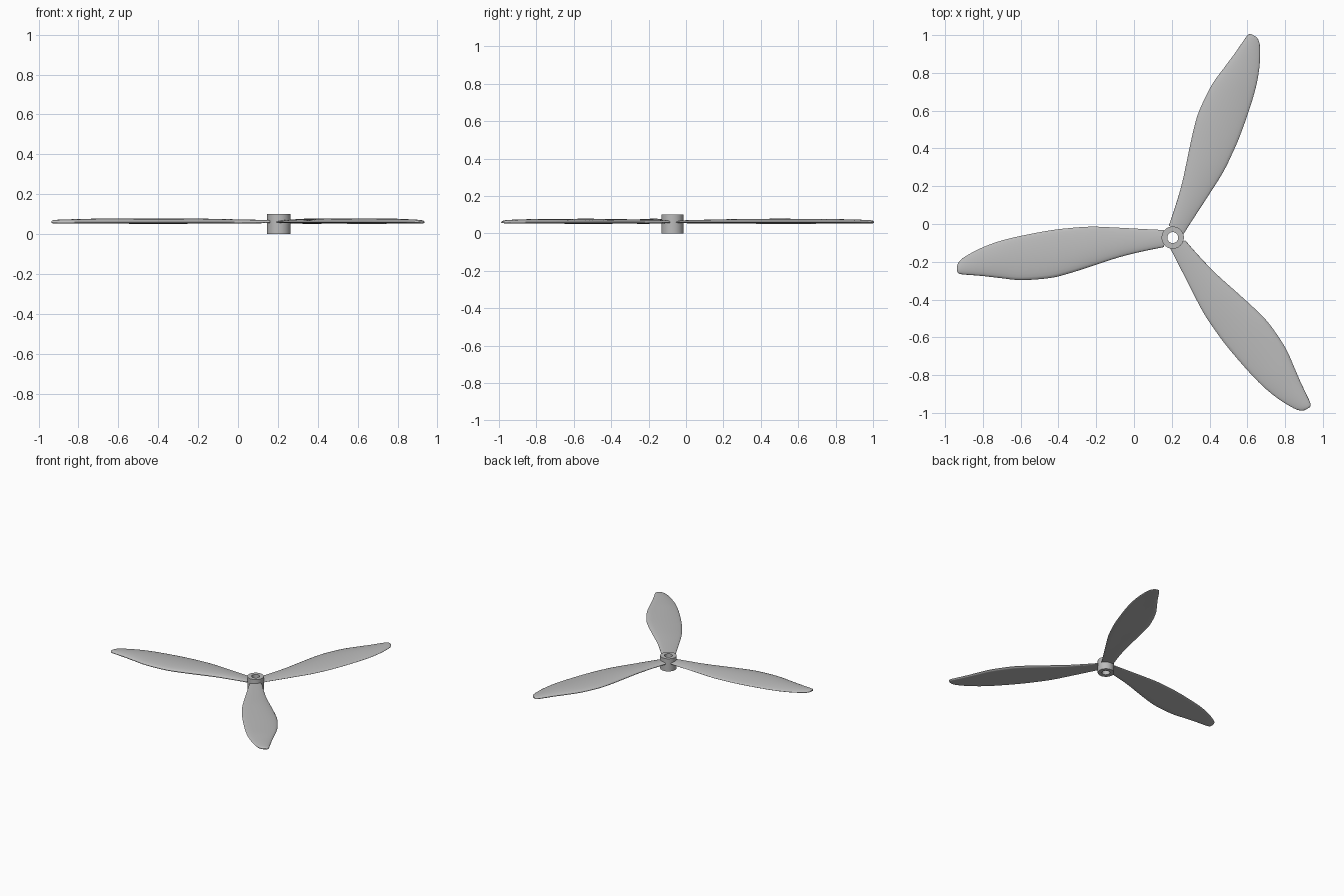
import bpy, bmesh, math
from mathutils import Matrix, Vector

cube = bpy.data.objects.get("Cube")
if cube:
    bpy.data.objects.remove(cube, do_unlink=True)

HUB = Vector((0.205, -0.072, 0))

grey = bpy.data.materials.new("light_grey")
grey.use_nodes = True
colour = (0.5, 0.5, 0.5, 1)
grey.diffuse_color = colour
grey.node_tree.nodes["Principled BSDF"].inputs["Base Color"].default_value = colour


def loft(name, rings, close_ends, sharp):
    """Skin closed rings of points into one smooth-shaded object."""
    bm = bmesh.new()
    loops = [[bm.verts.new(p) for p in ring] for ring in rings]
    pairs = list(zip(loops, loops[1:]))
    if close_ends:
        bm.faces.new(loops[0])
        bm.faces.new(loops[-1])
    else:
        pairs.append((loops[-1], loops[0]))
    for a, b in pairs:
        for i in range(len(a)):
            j = (i + 1) % len(a)
            bm.faces.new((a[i], a[j], b[j], b[i]))
    bmesh.ops.recalc_face_normals(bm, faces=bm.faces)
    mesh = bpy.data.meshes.new(name)
    bm.to_mesh(mesh)
    bm.free()
    mesh.materials.append(grey)
    obj = bpy.data.objects.new(name, mesh)
    bpy.context.collection.objects.link(obj)
    bpy.ops.object.select_all(action='DESELECT')
    obj.select_set(True)
    bpy.context.view_layer.objects.active = obj
    bpy.ops.object.shade_smooth_by_angle(angle=math.radians(sharp))
    return obj


def circle(r, z, n=48):
    turn = math.tau / n
    return [(r * math.cos(i * turn), r * math.sin(i * turn), z) for i in range(n)]


# Hub: a plain tube
hub = loft("hub", [circle(r, z) for r, z in
                   ((0.059, 0), (0.059, 0.1), (0.029, 0.1), (0.029, 0))], False, 35)
hub.location = HUB

# Blade stations: distance from hub, leading edge, trailing edge, thickness
stations = [
    (0.045, -0.050, 0.040, 0.014), (0.15, -0.071, 0.045, 0.018),
    (0.28, -0.103, 0.052, 0.021), (0.43, -0.152, 0.058, 0.024),
    (0.55, -0.190, 0.050, 0.025), (0.65, -0.214, 0.038, 0.025),
    (0.80, -0.225, 0.010, 0.024), (0.914, -0.214, -0.018, 0.023),
    (1.0, -0.204, -0.049, 0.021), (1.06, -0.199, -0.078, 0.020),
    (1.11, -0.195, -0.108, 0.018), (1.132, -0.190, -0.129, 0.015),
    (1.141, -0.180, -0.148, 0.009)]


def smooth_stations(pts, steps=4):
    """Catmull-Rom through the stations."""
    pts = [Vector(p) for p in pts]
    out = []
    for i in range(len(pts) - 1):
        p0, p1 = pts[max(i - 1, 0)], pts[i]
        p2, p3 = pts[i + 1], pts[min(i + 2, len(pts) - 1)]
        for s in range(steps):
            t = s / steps
            out.append(p1 + 0.5 * t * (p2 - p0 + t * (2 * p0 - 5 * p1 + 4 * p2 - p3
                                       + t * (3 * (p1 - p2) + p3 - p0))))
    return out + [pts[-1]]


def section(u, lead, trail, thick, n=24):
    """Rounded aerofoil, slightly arched, thicker at the leading edge."""
    ring = []
    for i in range(n):
        a = math.tau * i / n
        c, s = math.cos(a), math.sin(a)
        v = (lead + trail) / 2 + c * (trail - lead) / 2
        half = thick / 2 * (1 - 0.25 * c)
        lift = 0.006 * (1 - c * c) * min(1, (trail - lead) / 0.2)
        z = 0.06 + lift + half * math.copysign(abs(s) ** 0.7, s)
        ring.append((-u, v, z))
    return ring


# Three blades, evenly turned about the hub
rings = [section(*p) for p in smooth_stations(stations)]
for k, name in enumerate(("blade_right", "blade_back", "blade_front")):
    blade = loft(name, rings, True, 50)
    blade.matrix_world = Matrix.Translation(HUB) @ Matrix.Rotation(-k * math.tau / 3, 4, 'Z')
